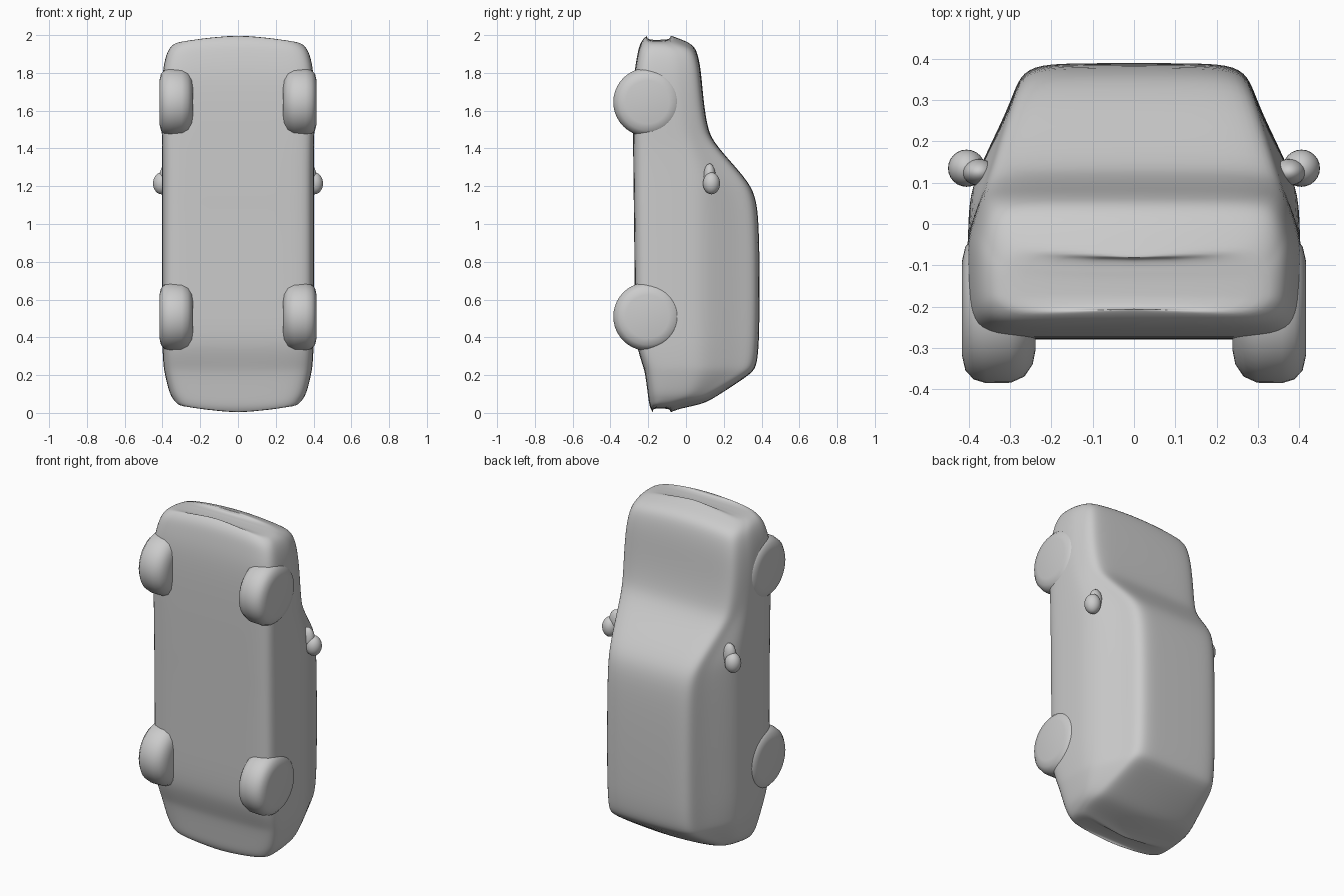
import bpy, bmesh, math
from mathutils import Matrix, Vector

cube = bpy.data.objects.get("Cube")
if cube:
    bpy.data.objects.remove(cube, do_unlink=True)

grey = bpy.data.materials.new("plain grey")
grey.use_nodes = True
grey.diffuse_color = (0.6, 0.6, 0.6, 1)
bsdf = grey.node_tree.nodes["Principled BSDF"]
bsdf.inputs["Base Color"].default_value = (0.6, 0.6, 0.6, 1)
bsdf.inputs["Roughness"].default_value = 0.8


def finish(name, bm, subdivisions=0):
    """Turn a bmesh into a smooth grey object."""
    bmesh.ops.recalc_face_normals(bm, faces=bm.faces)
    mesh = bpy.data.meshes.new(name)
    bm.to_mesh(mesh)
    bm.free()
    mesh.materials.append(grey)
    for p in mesh.polygons:
        p.use_smooth = True
    obj = bpy.data.objects.new(name, mesh)
    bpy.context.collection.objects.link(obj)
    if subdivisions:
        mod = obj.modifiers.new("smooth", 'SUBSURF')
        mod.levels = mod.render_levels = subdivisions
    return obj


# Car body stood on its tail: stations (z, underside y, upper y, half width)
STATIONS = [
    (0.000, -0.175, -0.085, 0.28), (0.020, -0.188, -0.045, 0.325),
    (0.045, -0.195, 0.090, 0.345), (0.080, -0.200, 0.150, 0.365),
    (0.200, -0.215, 0.335, 0.390), (0.240, -0.225, 0.370, 0.395),
    (0.330, -0.255, 0.380, 0.400), (0.420, -0.270, 0.385, 0.402),
    (0.700, -0.272, 0.388, 0.402), (1.020, -0.275, 0.383, 0.402),
    (1.150, -0.277, 0.366, 0.402), (1.240, -0.278, 0.318, 0.402),
    (1.420, -0.280, 0.150, 0.402), (1.500, -0.280, 0.112, 0.405),
    (1.650, -0.280, 0.090, 0.408), (1.800, -0.275, 0.078, 0.402),
    (1.900, -0.258, 0.062, 0.388), (1.955, -0.245, 0.035, 0.370),
    (1.985, -0.225, -0.045, 0.345), (2.000, -0.205, -0.085, 0.29),
]


def section(z, low, high, w):
    """Closed cross-section with a tapered cabin and bowed ends."""
    h = high - low
    belt = min(0.09, high - 0.3 * h)
    tall = max(0, min(1, (high - 0.1) / 0.28))
    wt = w * (0.91 - 0.19 * tall)
    r = min(0.035, h * 0.2)
    half = [(0, low), (w * 0.5, low), (w - r * 1.4, low), (w - r * 0.2, low + r),
            (w, low + 0.4 * (belt - low)), (w, belt - 0.1 * h),
            (w - 0.012, belt + 0.03 * h),
            (wt + 0.012, high - 0.16 * h), (wt - 0.01, high - 0.04 * h),
            (wt - 0.06, high), (wt * 0.45, high + 0.002), (0, high + 0.003)]
    ring = half + [(-x, y) for x, y in half[-2:0:-1]]
    tail, nose = max(0, 1 - z / 0.3), max(0, 1 - (2 - z) / 0.3)
    return [Vector((x, y, z + 0.035 * (tail - nose) * (x / 0.35) ** 2)) for x, y in ring]


bm = bmesh.new()
rings = [[bm.verts.new(p) for p in section(*s)] for s in STATIONS]
n = len(rings[0])
for a, b in zip(rings, rings[1:]):
    for i in range(n):
        j = (i + 1) % n
        bm.faces.new((a[i], a[j], b[j], b[i]))
# Close nose and tail with strips across the car
for ring in (rings[0], rings[-1]):
    for i in range(n // 2):
        quad = [ring[i], ring[i + 1], ring[-i - 1], ring[-i]]
        bm.faces.new(list(dict.fromkeys(quad)))
finish("car_body", bm, 2)

# Wheels: rounded discs, revolved about the sideways axle (offset, radius)
TYRE = [(-0.095, 0), (-0.095, 0.10), (-0.088, 0.135), (-0.068, 0.165), (-0.035, 0.18),
        (0.025, 0.181), (0.055, 0.172), (0.075, 0.15), (0.083, 0.115), (0.083, 0)]
for side, label in ((1, "left"), (-1, "right")):
    for z, end in ((0.51, "rear"), (1.645, "front")):
        bm = bmesh.new()
        pts = [bm.verts.new((x, 0, r)) for x, r in TYRE]
        edges = [bm.edges.new(e) for e in zip(pts, pts[1:])]
        bmesh.ops.spin(bm, geom=pts + edges, cent=(0, 0, 0), axis=(1, 0, 0),
                       angle=math.tau, steps=40)
        bmesh.ops.remove_doubles(bm, verts=bm.verts, dist=0.0005)
        bmesh.ops.transform(bm, verts=bm.verts, matrix=Matrix.Diagonal((side, 1, 1, 1)))
        wheel = finish(f"{end}_{label}_wheel", bm)
        wheel.location = (side * 0.333, -0.204, z)

    # Door mirror: rounded housing with a tapering foot toward the windscreen
    for part, loc, size in (("mirror", (0.405, 0.135, 1.215), (0.045, 0.045, 0.058)),
                            ("mirror_foot", (0.375, 0.125, 1.25), (0.04, 0.032, 0.07))):
        bm = bmesh.new()
        bmesh.ops.create_uvsphere(bm, u_segments=24, v_segments=14, radius=1)
        bmesh.ops.scale(bm, vec=size, verts=bm.verts)
        obj = finish(f"{label}_{part}", bm)
        obj.location = (side * loc[0], loc[1], loc[2])
